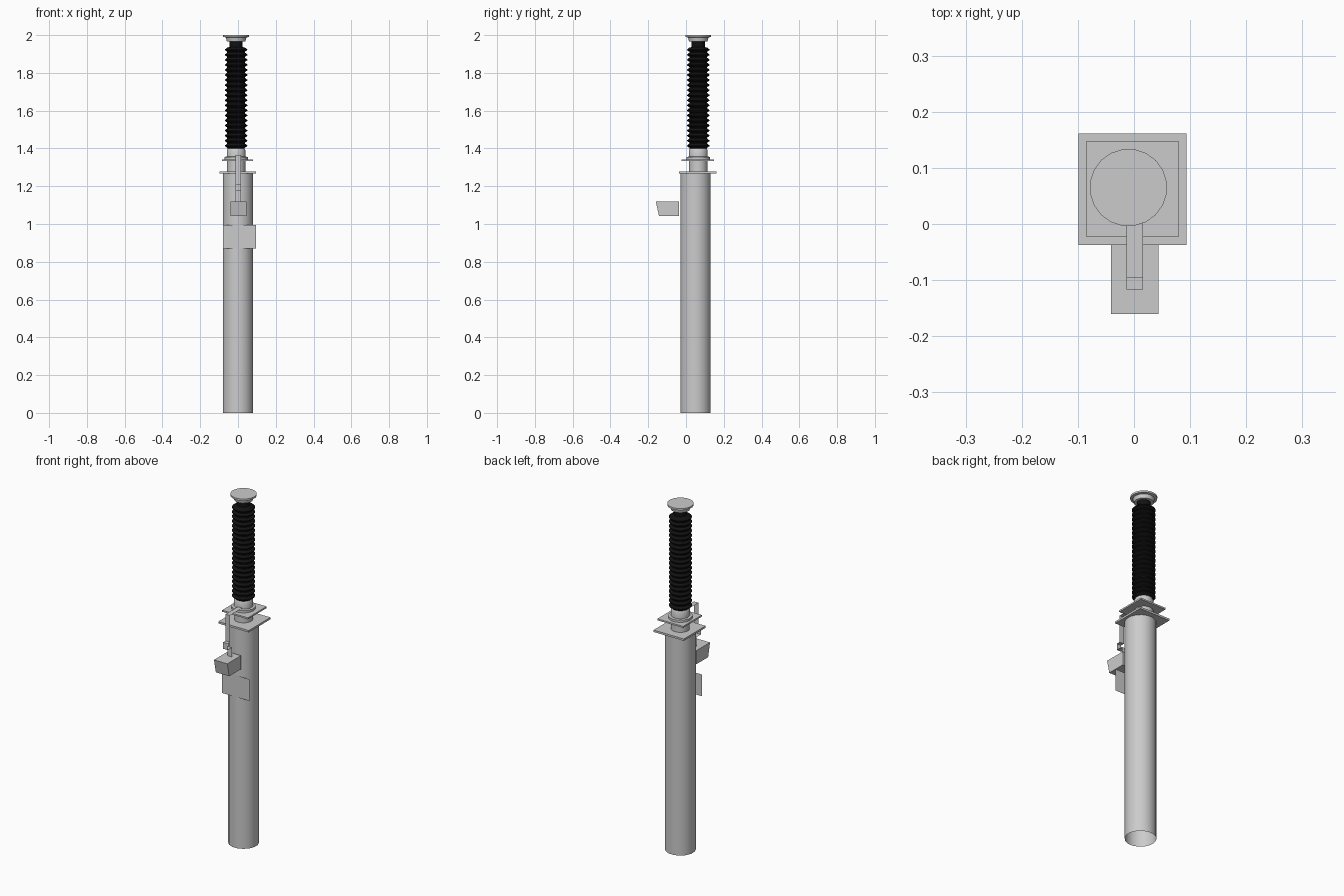
import bpy, bmesh, math

if "Cube" in bpy.data.objects:
    bpy.data.objects.remove(bpy.data.objects["Cube"])

CX, CY = -0.01, 0.065          # axis of the insulator stack


def make(name, verts, faces, smooth=False, mat=None):
    me = bpy.data.meshes.new(name)
    me.from_pydata(verts, [], faces)
    bm = bmesh.new()
    bm.from_mesh(me)
    bmesh.ops.recalc_face_normals(bm, faces=bm.faces)
    bm.to_mesh(me)
    bm.free()
    ob = bpy.data.objects.new(name, me)
    bpy.context.collection.objects.link(ob)
    if mat:
        me.materials.append(mat)
    if smooth:
        bpy.ops.object.select_all(action='DESELECT')
        ob.select_set(True)
        bpy.context.view_layer.objects.active = ob
        bpy.ops.object.shade_smooth_by_angle(angle=math.radians(35))
    return ob


def lathe(name, profile, n=20, c=(CX, CY), caps=True, smooth=True, mat=None):
    """Revolve (radius, z) points about a vertical axis."""
    verts, faces = [], []
    for r, z in profile:
        for i in range(n):
            a = 2 * math.pi * (i + 0.5) / n
            verts.append((c[0] + r * math.cos(a), c[1] + r * math.sin(a), z))
    for k in range(len(profile) - 1):
        for i in range(n):
            j = (i + 1) % n
            faces.append((k * n + i, k * n + j, (k + 1) * n + j, (k + 1) * n + i))
    if caps:
        faces.append(tuple(range(n)))
        faces.append(tuple(range((len(profile) - 1) * n, len(profile) * n)))
    return make(name, verts, faces, smooth, mat)


def extrude_x(name, path, x0, x1, closed=True):
    """Sweep a (y, z) path along x; a closed path becomes a solid."""
    n = len(path)
    verts = [(x, y, z) for x in (x0, x1) for y, z in path]
    faces = [(i, (i + 1) % n, n + (i + 1) % n, n + i)
             for i in range(n if closed else n - 1)]
    if closed:
        faces += [tuple(range(n)), tuple(range(n, 2 * n))]
    return make(name, verts, faces)


def plate(name, x0, x1, y0, y1, z0, z1):
    return extrude_x(name, [(y0, z0), (y1, z0), (y1, z1), (y0, z1)], x0, x1)


black = bpy.data.materials.new("black_rubber")
black.diffuse_color = (0.006, 0.006, 0.006, 1)
black.use_nodes = True
black.node_tree.nodes["Principled BSDF"].inputs["Base Color"].default_value = black.diffuse_color

# Hollow support post
lathe("support_post", [(0.081, 0), (0.081, 1.268)], n=16, c=(0, 0.051), caps=False)

# Square mounting plates and the collars between them
plate("lower_plate", -0.099, 0.094, -0.037, 0.161, 1.267, 1.278)
plate("upper_plate", -0.085, 0.079, -0.023, 0.148, 1.333, 1.342)
lathe("lower_collar", [(0.049, 1.276), (0.049, 1.335)])
lathe("upper_collar", [(0.063, 1.342), (0.063, 1.355), (0.05, 1.357),
                       (0.05, 1.39), (0.045, 1.40)])

# Ribbed insulator
FINS, Z0, Z1 = 20, 1.40, 1.935
step = (Z1 - Z0) / FINS
ribs = [(0.045, Z0)]
for i in range(FINS):
    z = Z0 + i * step
    ribs += [(0.048, z + 0.15 * step), (0.06, z + 0.45 * step),
             (0.06, z + 0.6 * step), (0.048, z + 0.95 * step)]
ribs += [(0.035, Z1 + 0.002), (0.035, 1.968)]
lathe("insulator", ribs, smooth=False, mat=black)

# Terminal cap
lathe("terminal_cap", [(0.05, 1.967), (0.055, 1.988), (0.069, 1.990), (0.069, 2.0)])

# Control box with sloping front
extrude_x("control_box", [(-0.16, 1.12), (-0.143, 1.042), (-0.036, 1.042),
                          (-0.036, 1.12)], -0.041, 0.044)

# Thin bent strap from the collar to the box
extrude_x("bent_strap", [(0.018, 1.366), (-0.095, 1.366), (-0.095, 1.212),
                         (-0.117, 1.212), (-0.117, 1.175), (-0.077, 1.175),
                         (-0.077, 1.12)], -0.013, 0.016, closed=False)

# Flat sign panel on the front of the post
extrude_x("sign_panel", [(-0.031, 0.87), (-0.031, 0.995)], -0.08, 0.096, closed=False)
